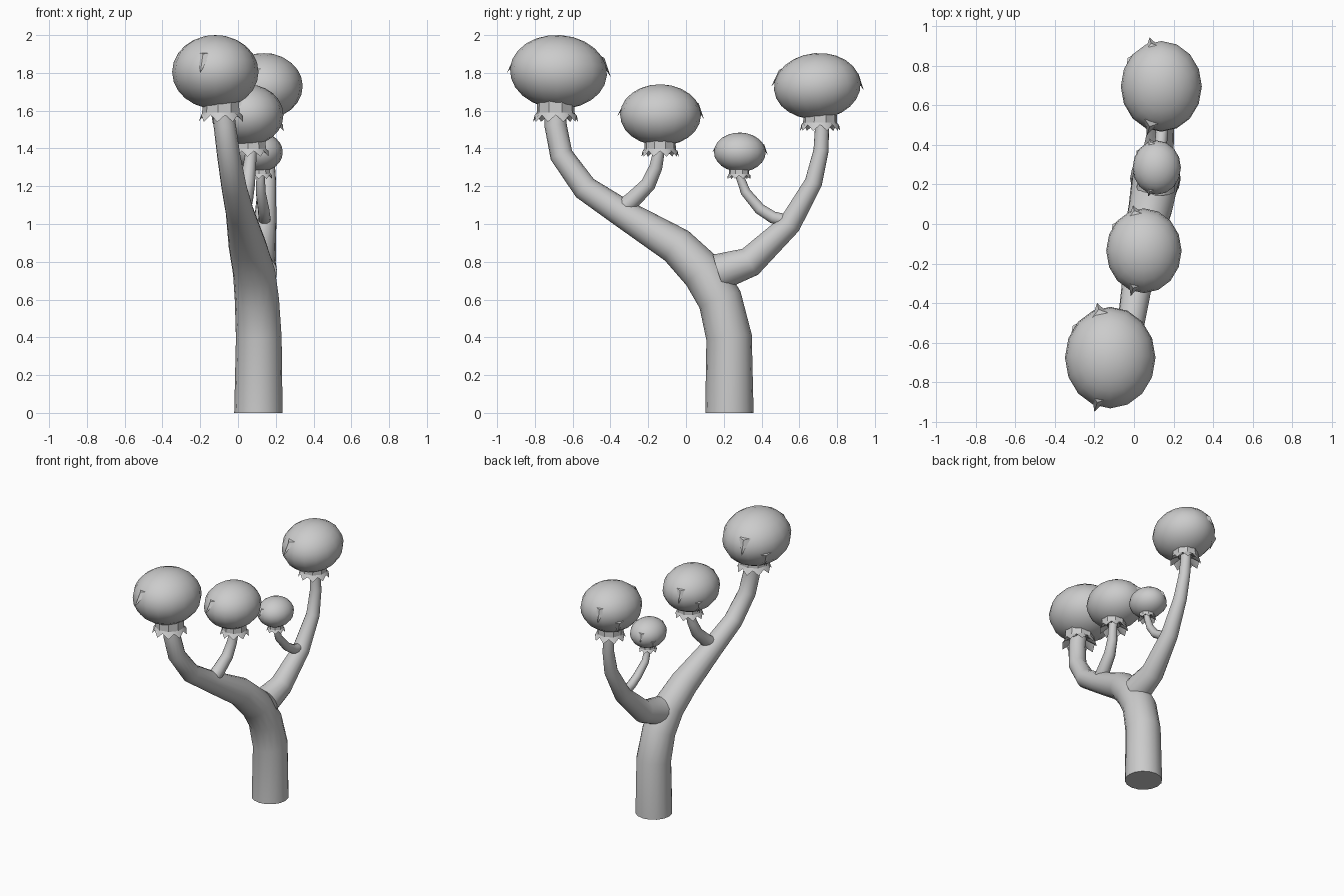
import bpy, bmesh, math
from mathutils import Vector, Matrix

if "Cube" in bpy.data.objects:
    bpy.data.objects.remove(bpy.data.objects["Cube"])


def finish(bm, name, angle=50):
    bmesh.ops.recalc_face_normals(bm, faces=bm.faces)
    me = bpy.data.meshes.new(name)
    bm.to_mesh(me)
    bm.free()
    ob = bpy.data.objects.new(name, me)
    bpy.context.collection.objects.link(ob)
    bpy.ops.object.select_all(action='DESELECT')
    ob.select_set(True)
    bpy.context.view_layer.objects.active = ob
    bpy.ops.object.shade_smooth_by_angle(angle=math.radians(angle))
    return ob


def bridge(bm, rings):
    for a, b in zip(rings, rings[1:]):
        n = len(a)
        for i in range(n):
            j = (i + 1) % n
            bm.faces.new((a[i], a[j], b[j], b[i]))


def tube(name, path, n=16):
    """Tapered stem through (x, y, z, radius) points."""
    bm = bmesh.new()
    pts = [Vector(p[:3]) for p in path]
    rings = []
    for i, p in enumerate(pts):
        t = Vector((0, 0, 0))
        if i > 0:
            t += (p - pts[i - 1]).normalized()
        if i < len(pts) - 1:
            t += (pts[i + 1] - p).normalized()
        if path[i][2] == 0:
            t = Vector((0, 0, 1))
        t.normalize()
        u = (Vector((1, 0, 0)) - t * t.x).normalized()
        v = t.cross(u)
        r = path[i][3]
        rings.append([bm.verts.new(p + r * (math.cos(a) * u + math.sin(a) * v))
                      for a in (2 * math.pi * k / n for k in range(n))])
    bridge(bm, rings)
    bm.faces.new(rings[0])
    bm.faces.new(rings[-1])
    return finish(bm, name)


def head(name, c, s, tilt):
    """Flattened round cap."""
    bm = bmesh.new()
    bmesh.ops.create_uvsphere(bm, u_segments=16, v_segments=12, radius=1)
    m = (Matrix.Translation(c) @ Matrix.Rotation(math.radians(tilt), 4, 'X')
         @ Matrix.Diagonal((.89 * s, s, .76 * s, 1)))
    bmesh.ops.transform(bm, matrix=m, verts=bm.verts)
    finish(bm, name, 60)


def collar(name, c, s, teeth=9):
    """Flared skirt with a zigzag lower edge, closed back to the stem."""
    bm = bmesh.new()
    n = teeth * 2
    # radius, height at notch, height at tooth
    prof = [(.36, -.58, -.58), (.37, -.84, -.84), (.44, -.89, -1.03),
            (.40, -.87, -.97), (.2, -.80, -.80)]
    rings = []
    for r, lo, hi in prof:
        rings.append([bm.verts.new(Vector(c) + s * Vector((
            r * (1 + .07 * (k % 2)) * math.cos(math.pi * k / teeth),
            r * (1 + .07 * (k % 2)) * math.sin(math.pi * k / teeth),
            hi if k % 2 else lo))) for k in range(n)])
    bridge(bm, rings)
    finish(bm, name, 30)


def thorns(name, c, s):
    """Three downward pointing leaf spikes standing off the cap."""
    bm = bmesh.new()
    for deg, z in ((252, .40), (105, .32), (143, -.12)):
        def on(da, zz, k):
            a = math.radians(deg + da)
            q = math.sqrt(1 - (zz / .76) ** 2) * k
            return bm.verts.new(Vector(c) + s * Vector(
                (.89 * q * math.cos(a), q * math.sin(a), zz)))
        l, r = on(-12, z, .97), on(12, z, .97)
        top, tip = on(0, z - .03, 1.06), on(0, z - .42, 1.03)
        tip.co += s * .09 * Vector((math.cos(math.radians(deg)),
                                    math.sin(math.radians(deg)), 0))
        for f in ((l, top, tip), (top, r, tip), (l, tip, r), (l, r, top)):
            bm.faces.new(f)
    finish(bm, name, 20)


# Trunk running into the tall front branch
tube("trunk", [(.108, .23, 0, .128), (.11, .228, .4, .121), (.10, .18, .6, .117),
               (.085, .09, .745, .112), (.05, -.05, .885, .10), (.01, -.34, 1.06, .075),
               (-.02, -.535, 1.19, .067), (-.05, -.66, 1.365, .061),
               (-.07, -.69, 1.52, .059), (-.09, -.69, 1.70, .055)])
# Back branch
tube("back_branch", [(.11, .175, .745, .098), (.12, .34, .80, .08), (.143, .55, 1.0, .06),
                     (.155, .675, 1.22, .047), (.15, .715, 1.39, .04),
                     (.14, .72, 1.515, .037), (.14, .715, 1.65, .035)])
# Two twigs
tube("front_twig", [(.02, -.335, 1.08, .05), (.035, -.28, 1.13, .045), (.05, -.20, 1.21, .04),
                    (.06, -.16, 1.30, .035), (.07, -.142, 1.39, .03),
                    (.065, -.137, 1.48, .03)], 12)
tube("back_twig", [(.14, .52, 1.02, .034), (.14, .46, 1.035, .032), (.135, .39, 1.08, .03),
                   (.12, .315, 1.17, .026), (.12, .282, 1.26, .022),
                   (.12, .28, 1.33, .022)], 12)

# Caps: centre, half width, tilt, collar centre
caps = {
    "front_tall": ((-.12, -.675, 1.805), .257, -4, (-.088, -.69)),
    "front_small": ((.05, -.135, 1.577), .214, -1, (.068, -.137)),
    "back_tall": ((.138, .695, 1.73), .23, 5, (.138, .71)),
    "back_small": ((.115, .285, 1.38), .137, -1, (.12, .281)),
}
for key, (c, s, tilt, cc) in caps.items():
    head(key + "_cap", c, s, tilt)
    collar(key + "_collar", (cc[0], cc[1], c[2]), s)
    thorns(key + "_thorns", c, s)
